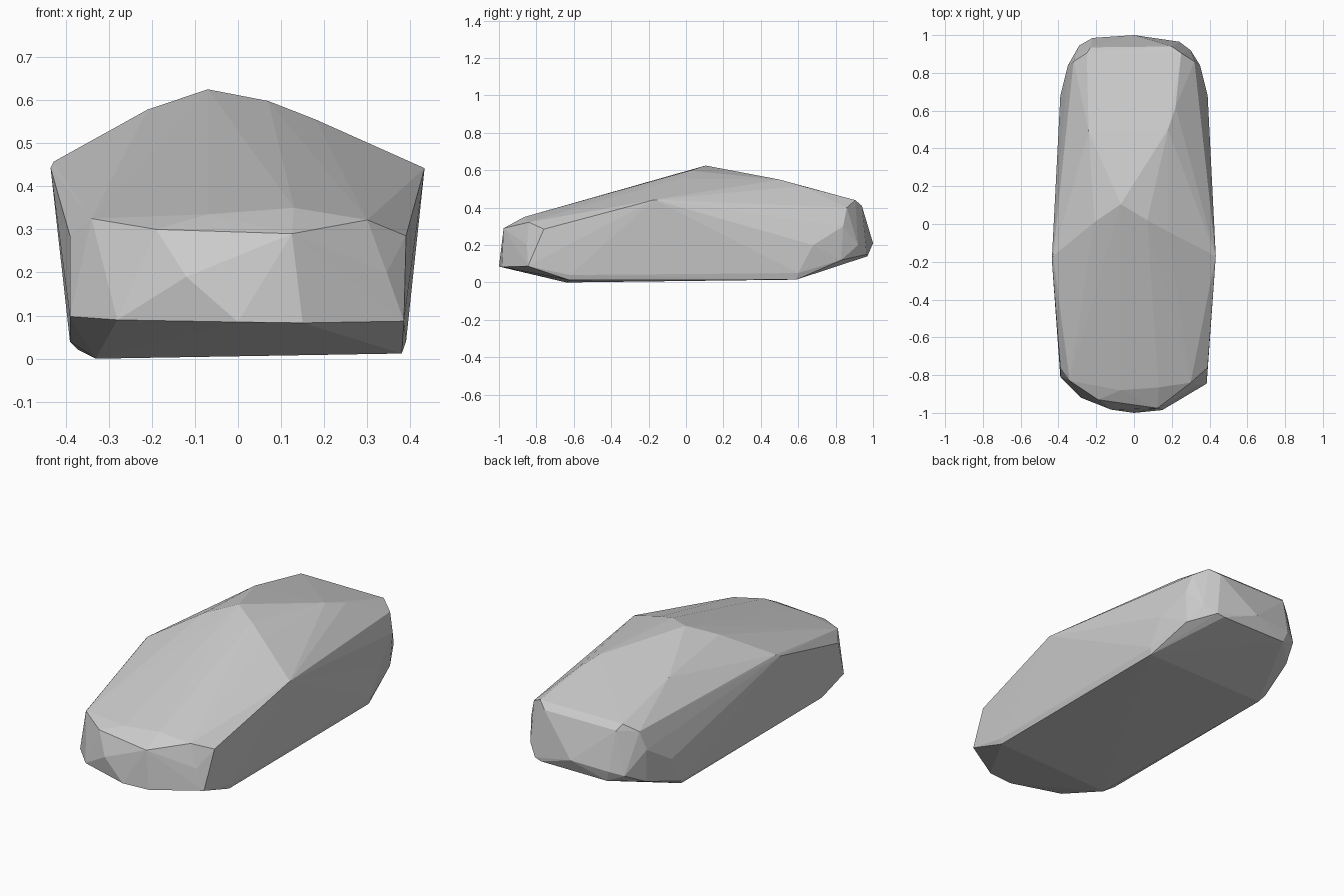
import bpy
import bmesh

# Corner points of the faceted shell, grouped by region
roof = [(-.07, .105, .625), (-.21, .01, .578), (.07, .02, .598), (.18, -.04, .555),
        (-.24, .49, .535), (.18, .5, .55), (.22, .62, .515)]
nose = [(0, -1, .085), (.15, -.985, .083), (.385, -.845, .087), (-.28, -.92, .09),
        (-.39, -.81, .098), (-.12, -.983, .19), (.125, -.975, .29), (-.19, -.93, .3),
        (-.34, -.83, .325), (-.07, -.88, .335), (.13, -.865, .35), (.3, -.84, .322),
        (.345, -.85, .2)]
tail = [(0, 1, .21), (-.22, .985, .2), (.24, .965, .15), (-.29, .945, .18),
        (.3, .92, .2), (.2, .94, .41), (-.23, .935, .41)]
belly = [(-.33, -.64, 0), (.38, -.62, .012), (.38, .59, .015), (-.37, .57, .02)]
widest = [(-.435, -.19, .443), (-.428, -.17, .457), (.433, -.17, .442)]

# Points repeated on both sides
pairs = [(.39, -.76, .285), (.39, -.62, .04), (.39, .6, .05),
         (.39, .68, .2), (.35, .84, .3), (.32, .86, .40), (.25, .905, .44),
         (.2, .97, .14), (.34, .83, .12)]
both = [(s * x, y, z) for x, y, z in pairs for s in (-1, 1)]

# Wrap the points in a tight faceted shell
bm = bmesh.new()
for p in roof + nose + tail + belly + widest + both:
    bm.verts.new(p)
hull = bmesh.ops.convex_hull(bm, input=bm.verts)
loose = [v for v in bm.verts if not v.link_faces]
bmesh.ops.delete(bm, geom=loose, context='VERTS')
bmesh.ops.recalc_face_normals(bm, faces=bm.faces)

mesh = bpy.data.meshes.new("car_body_shell")
bm.to_mesh(mesh)
bm.free()
body = bpy.data.objects.new("car_body_shell", mesh)
bpy.context.collection.objects.link(body)
